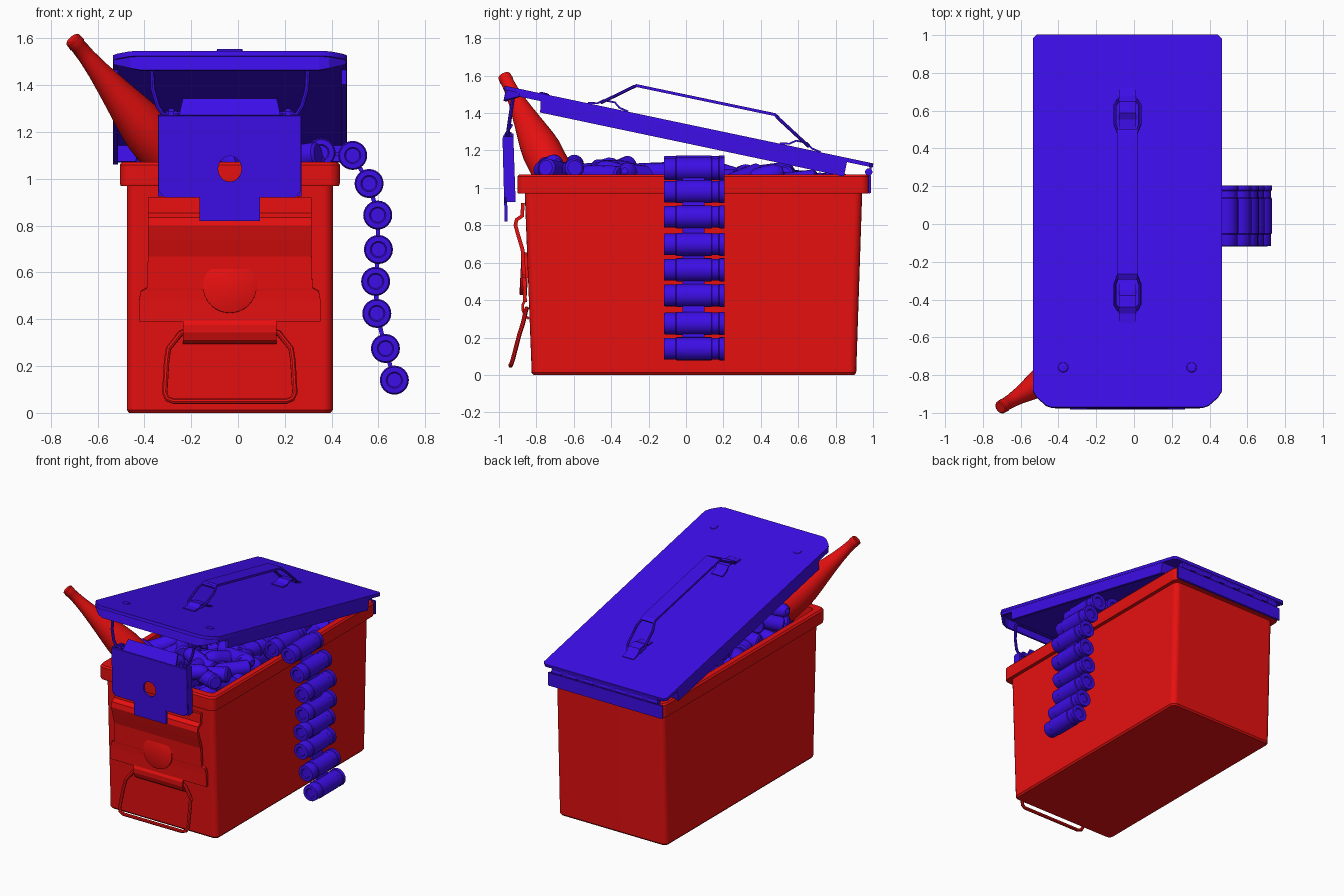
import bpy, bmesh, math, random
from mathutils import Matrix, Vector

if "Cube" in bpy.data.objects:
    bpy.data.objects.remove(bpy.data.objects["Cube"])

random.seed(4)
CX = -0.035          # centre line of the box
T = Matrix.Translation


def material(name, col):
    m = bpy.data.materials.new(name)
    m.diffuse_color = (*col, 1)
    m.use_nodes = True
    m.node_tree.nodes["Principled BSDF"].inputs["Base Color"].default_value = m.diffuse_color
    return m


RED = material("red_paint", (0.8, 0.005, 0.005))
BLUE = material("blue_paint", (0.046, 0.004, 0.8))


def finish(name, mesh, mat, mx=None, smooth=True):
    ob = bpy.data.objects.new(name, mesh)
    bpy.context.collection.objects.link(ob)
    mesh.materials.clear()
    mesh.materials.append(mat)
    if mx:
        ob.matrix_world = mx
    if smooth:
        bpy.ops.object.select_all(action='DESELECT')
        ob.select_set(True)
        bpy.context.view_layer.objects.active = ob
        bpy.ops.object.shade_smooth_by_angle(angle=math.radians(35))
    return ob


def from_bm(name, bm, mat, mx=None, smooth=True):
    bmesh.ops.recalc_face_normals(bm, faces=bm.faces)
    me = bpy.data.meshes.new(name)
    bm.to_mesh(me)
    bm.free()
    return finish(name, me, mat, mx, smooth)


def bridge(bm, rings):
    """Join closed rings of points with quads and cap both ends."""
    vs = [[bm.verts.new(p) for p in r] for r in rings]
    n = len(vs[0])
    for a, b in zip(vs, vs[1:]):
        for i in range(n):
            bm.faces.new((a[i], a[(i + 1) % n], b[(i + 1) % n], b[i]))
    bm.faces.new(vs[0])
    bm.faces.new(vs[-1])


def add_lathe(bm, profile, mx, seg=20):
    bridge(bm, [[mx @ Vector((r * math.cos(k * math.tau / seg), r * math.sin(k * math.tau / seg), z))
                 for k in range(seg)] for r, z in profile])


def lathe(name, profile, mat, mx, seg=24):
    bm = bmesh.new()
    add_lathe(bm, profile, mx, seg)
    return from_bm(name, bm, mat)


def box(name, size, mat, mx, bevel=0.0):
    bm = bmesh.new()
    bmesh.ops.create_cube(bm, size=1, matrix=Matrix.Diagonal((*size, 1)))
    if bevel:
        bmesh.ops.bevel(bm, geom=bm.edges[:], offset=bevel, segments=2, affect='EDGES')
    return from_bm(name, bm, mat, mx)


def strip(name, top, bottom, mat, thick, mx=None):
    """Sheet metal between two point rows."""
    bm = bmesh.new()
    a = [bm.verts.new(p) for p in top]
    b = [bm.verts.new(p) for p in bottom]
    for i in range(len(a) - 1):
        bm.faces.new((a[i], a[i + 1], b[i + 1], b[i]))
    ob = from_bm(name, bm, mat, mx, False)
    mod = ob.modifiers.new("thickness", 'SOLIDIFY')
    mod.thickness, mod.offset = thick, 0
    return ob


def sheet(name, rows, mat, thick=0.015):
    """Bent strip from (y, z, half width) rows."""
    return strip(name, [(CX - w, y, z) for y, z, w in rows],
                 [(CX + w, y, z) for y, z, w in rows], mat, thick)


def curve_mesh(name, splines, mat, mx=None, closed=True, wire=0.0, thick=0.0):
    """Round wire, or a flat plate whose inner splines are holes."""
    cu = bpy.data.curves.new(name, 'CURVE')
    cu.dimensions = '3D' if wire else '2D'
    if wire:
        cu.bevel_depth, cu.bevel_resolution, cu.use_fill_caps = wire, 2, True
    else:
        cu.fill_mode, cu.extrude = 'BOTH', thick / 2
    for pts in splines:
        sp = cu.splines.new('POLY')
        sp.points.add(len(pts) - 1)
        for q, p in zip(sp.points, pts):
            q.co = (*Vector(p).to_3d(), 1)
        sp.use_cyclic_u = closed
    tmp = bpy.data.objects.new("tmp", cu)
    bpy.context.collection.objects.link(tmp)
    dg = bpy.context.evaluated_depsgraph_get()
    me = bpy.data.meshes.new_from_object(tmp.evaluated_get(dg))
    bpy.data.objects.remove(tmp)
    me.name = name
    return finish(name, me, mat, mx)


def mirror_path(half):
    """Complete a left half path across the centre line."""
    return half + [(2 * CX - p[0], *p[1:]) for p in reversed(half)]


def rrect(hx, y0, y1, z, r, n=5):
    pts = []
    for c, (sx, y) in enumerate(((1, y1 - r), (-1, y1 - r), (-1, y0 + r), (1, y0 + r))):
        for k in range(n):
            a = (c + k / (n - 1)) * math.pi / 2
            pts.append((CX + sx * (hx - r) + r * math.cos(a), y + r * math.sin(a), z))
    return pts


# Box body with rim and open inside
bm = bmesh.new()
bridge(bm, [rrect(.43, -.815, .90, 0, .03), rrect(.44, -.825, .91, .012, .04),
            rrect(.44, -.862, .942, .97, .04), rrect(.466, -.898, .976, .97, .04),
            rrect(.47, -.902, .98, .98, .045), rrect(.47, -.902, .98, 1.06, .045),
            rrect(.46, -.892, .97, 1.072, .04), rrect(.42, -.84, .92, 1.072, .03),
            rrect(.42, -.80, .88, .03, .03)])
body = from_bm("box_body", bm, RED)
body.modifiers.new("flat_sides", 'WEIGHTED_NORMAL').keep_sharp = True

# Lower latch, its round boss and roll tab
sheet("lower_latch", [(-.872, .92, .35), (-.876, .85, .35), (-.906, .83, .35), (-.912, .80, .35),
                      (-.895, .74, .35), (-.874, .67, .35), (-.867, .535, .353), (-.865, .52, .38),
                      (-.863, .48, .388), (-.861, .39, .388)], RED, .02)
lathe("latch_boss", [(.115, 0), (.115, .037), (.11, .04)], RED,
      T((CX, -.845, .54)) @ Matrix.Rotation(math.radians(87), 4, 'X'), 32)
sheet("latch_roll_tab", [(-.86, .40, .2), (-.873, .375, .2), (-.872, .345, .2),
                         (-.86, .315, .2), (-.84, .30, .2)], RED, .014)

# Wire pull loop on the lower latch
half = [(CX - .17, -.852, .355), (CX - .21, -.857, .34), (CX - .262, -.872, .275),
        (CX - .27, -.89, .22), (CX - .278, -.925, .085), (CX - .267, -.933, .06), (CX - .24, -.938, .05)]
curve_mesh("latch_wire_loop", [mirror_path(half)], RED, wire=.012)

# Lid top plate and its folded walls, in a tilted frame at the back edge
LID = T((CX, 1.0, 1.12)) @ Matrix.Rotation(math.radians(-11.9), 4, 'X')
L = 2.015
curve_mesh("lid_plate", [[(-.5, -.02), (-.48, 0), (.48, 0), (.5, -.02), (.5, -L + .09), (.48, -L + .055),
                          (.43, -L + .01), (.4, -L), (-.4, -L), (-.43, -L + .01), (-.48, -L + .055),
                          (-.5, -L + .09)]], BLUE, LID, thick=.022)
rows = [(-.488, -.14, .09), (-.488, -1.80, .09), (-.488, -1.81, .03), (-.488, -L + .09, .03),
        (-.42, -L + .03, .06), (-.38, -L + .02, .07)]
rows += [(-x, y, d) for x, y, d in reversed(rows)]
strip("lid_skirt", [(x, y, 0) for x, y, d in rows], [(x, y, -d) for x, y, d in rows], BLUE, .02, LID)
box("lid_skirt_back", (.97, .02, .08), BLUE, LID @ T((0, -.15, -.04)))

# Small stamped bumps on the lid
for x in (-.34, .34):
    lathe("lid_bump", [(.03, 0), (.025, .009), (.012, .013)], BLUE, LID @ T((x, -1.80, .006)), 16)

# Carry handle: strap, wire ends and clips on the lid
sheet("handle_strap", [(-.29, 1.535, .05), (-.265, 1.547, .055), (.475, 1.392, .055), (.495, 1.375, .05)], BLUE, .016)
for k, d in enumerate((-1.43, -.42)):
    s = 1 if k else -1
    far = LID @ Vector((0, d + s * .06, .03))
    near = Vector((CX, .485, 1.38)) if k else Vector((CX, -.275, 1.543))
    loop = []
    for p, w in ((near, .05), (near.lerp(far, .25), .066), (near.lerp(far, .85), .066), (far, .05)):
        loop.append((CX - w, p.y, p.z))
    curve_mesh("handle_wire", [mirror_path(loop)], BLUE, wire=.009)
    prof = [(-.11, .012), (-.06, .022), (-.03, .045), (.03, .045), (.06, .022), (.11, .012)]
    strip("handle_clip", [(-.045, d + .02 * s + y, z) for y, z in prof],
          [(.045, d + .02 * s + y, z) for y, z in prof], BLUE, .01, LID)

# Hinge plate, pin and knuckles on the back
box("hinge_plate", (.93, .014, .10), BLUE, T((CX, .982, 1.02)), .004)
box("hinge_leaf", (.85, .012, .05), BLUE, T((CX, .986, 1.10)))
for i in range(7):
    lathe("hinge_knuckle", [(.02, -.04), (.02, .04)], BLUE,
          T((CX + (i - 3) * .13, .977, 1.085)) @ Matrix.Rotation(math.pi / 2, 4, 'Y'), 14)

# Hanging upper latch: face plate with a hole, folded edges and top flange
FACE = T((CX, -.94, 0)) @ Matrix.Rotation(math.pi / 2 + math.radians(1.5), 4, 'X')
hole = [(.05 * math.cos(k * math.tau / 24), 1.043 + .055 * math.sin(k * math.tau / 24)) for k in range(24)]
out = [(-.13, .82), (.13, .82), (.13, .92), (.28, .92), (.305, .95), (.305, 1.27),
       (-.305, 1.27), (-.305, .95), (-.28, .92), (-.13, .92)]
curve_mesh("upper_latch_face", [out, hole], BLUE, FACE, thick=.016)
for s in (-1, 1):
    box("upper_latch_side", (.018, .05, .35), BLUE,
        T((CX + s * .297, -.942, 1.10)) @ Matrix.Rotation(math.radians(2), 4, 'X'))
    box("upper_latch_eye", (.045, .045, .05), BLUE, T((CX + s * .25, -.945, 1.275)), .01)
sheet("upper_latch_flange", [(-.974, 1.27, .215), (-.955, 1.30, .21), (-.93, 1.34, .20)], BLUE, .014)

# Wire bail from the upper latch to the lid
half = [(CX - .20, -.95, 1.28), (CX - .285, -.952, 1.275), (CX - .308, -.95, 1.31),
        (CX - .328, -.94, 1.38), (CX - .334, -.925, 1.48), (CX - .32, -.922, 1.495)]
curve_mesh("upper_latch_bail", [mirror_path(half)], BLUE, wire=.01)

# Bottle leaning out of the corner
axis = Vector((.60, .37, -.74)).normalized()
BOT = T((-.705, -.97, 1.595)) @ axis.to_track_quat('Z', 'Y').to_matrix().to_4x4()
lathe("bottle", [(.028, -.005), (.035, 0), (.037, .03), (.034, .035), (.037, .10), (.046, .18), (.059, .26),
                 (.073, .34), (.088, .42), (.10, .49), (.107, .55), (.108, .90), (.09, .93)], RED, BOT, 32)

# Cartridge belt running over the side
ROUND = [(.03, -.112), (.035, -.118), (.056, -.117), (.058, -.112), (.058, -.055), (.062, -.05), (.062, .135),
         (.058, .14), (.058, .175), (.062, .18), (.062, .205), (.035, .205), (.03, .20)]
path = [(.08, 1.04), (.22, 1.08), (.355, 1.112), (.49, 1.10), (.56, .98), (.597, .845),
        (.60, .698), (.588, .562), (.593, .425), (.63, .275), (.668, .14)]
bm = bmesh.new()
for x, z in path:
    add_lathe(bm, ROUND, T((x, 0, z)) @ Matrix.Rotation(-math.pi / 2, 4, 'X'), 24)
from_bm("belt_rounds", bm, BLUE)
bm = bmesh.new()
for (x0, z0), (x1, z1) in zip(path, path[1:]):
    mx = T(((x0 + x1) / 2, .04, (z0 + z1) / 2)) @ Matrix.Rotation(-math.atan2(z1 - z0, x1 - x0), 4, 'Y')
    bmesh.ops.create_cube(bm, size=1, matrix=mx @ Matrix.Diagonal((.08, .12, .018, 1)))
from_bm("belt_links", bm, BLUE, smooth=False)

# Heap of loose rounds filling the box
LOOSE = [(.04, -.13), (.052, -.12), (.053, .05), (.05, .085), (.038, .115), (.018, .132)]
bm = bmesh.new()
for z, nx, ny in ((.90, 4, 12), (.99, 4, 13), (1.065, 4, 13)):
    for i in range(nx):
        for j in range(ny):
            a, tilt = random.uniform(0, math.tau), random.uniform(-.3, .3)
            d = Vector((math.cos(a), math.sin(a), math.sin(tilt))).normalized()
            lx, ly = .36 - .11 * abs(d.x), .80 - .10 * abs(d.y)
            x = (i + .5) / nx * 2 - 1 + random.uniform(-.2, .2)
            y = (j + .5) / ny * 2 - 1 + random.uniform(-.06, .06)
            py = max(-ly, min(ly, y * .82)) + .04
            pz = z + random.uniform(-.02, .03) + (.03 * -py if z > 1 else 0)
            if py > .6:
                pz = min(pz, 1.01)
            mx = T((CX + max(-lx, min(lx, x * .38)), py, pz)) @ d.to_track_quat('Z', 'Y').to_matrix().to_4x4()
            add_lathe(bm, LOOSE, mx, 16)
from_bm("loose_rounds", bm, BLUE)
